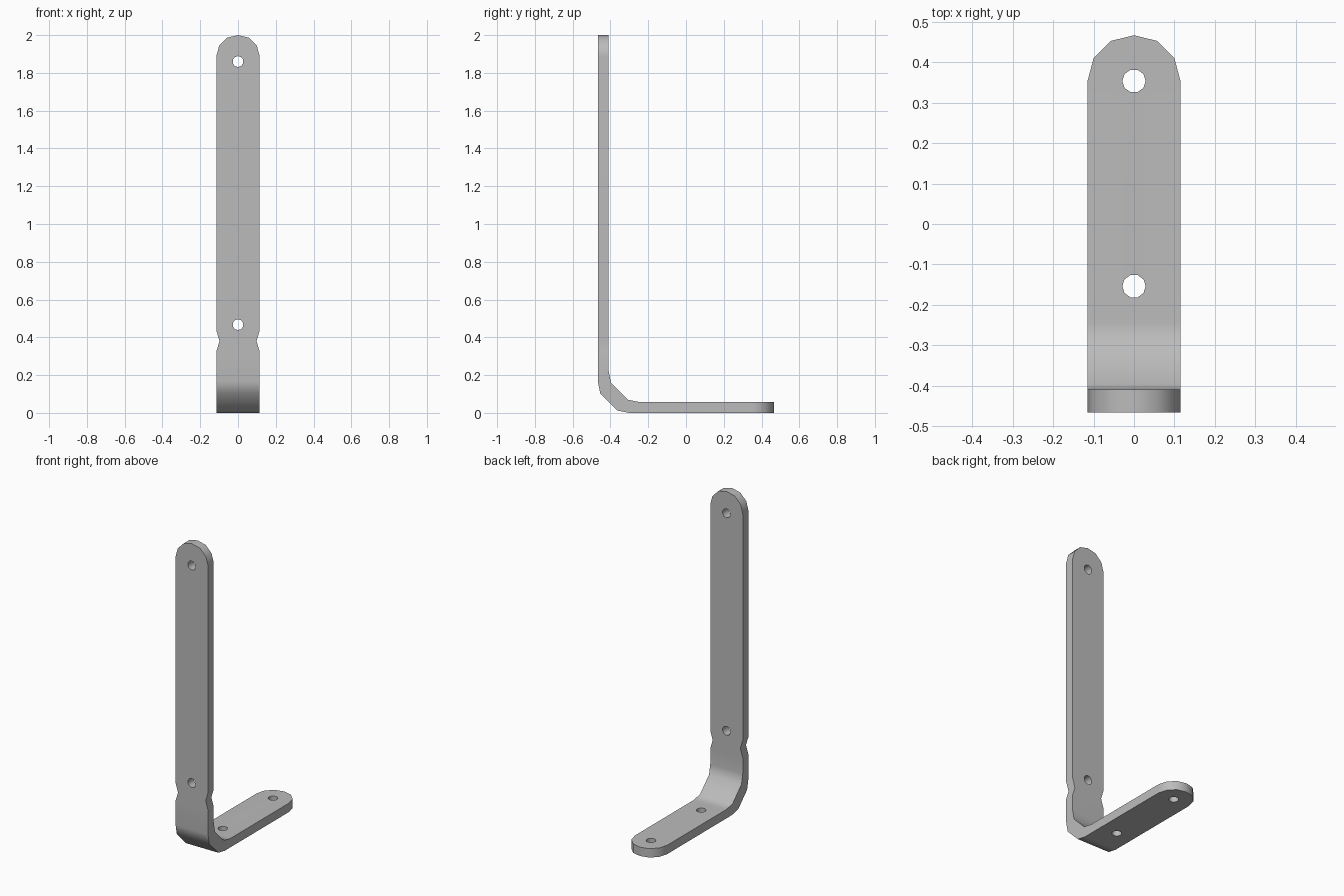
import bpy, bmesh
from math import cos, sin, radians, pi
from mathutils import Matrix, Vector

cube = bpy.data.objects.get("Cube")
if cube:
    bpy.data.objects.remove(cube, do_unlink=True)

HALF_WIDTH = 0.115
FRONT, BACK, THICK = -0.467, -0.41, 0.057
LENGTH, HEIGHT = 0.467, 2.0
RADIUS = 0.167

steel = bpy.data.materials.new("grey steel")
steel.use_nodes = True
colour = (0.5, 0.5, 0.5, 1)
steel.diffuse_color = colour
steel.node_tree.nodes["Principled BSDF"].inputs["Base Color"].default_value = colour


def make_object(name, bm):
    bmesh.ops.recalc_face_normals(bm, faces=bm.faces)
    mesh = bpy.data.meshes.new(name)
    bm.to_mesh(mesh)
    bm.free()
    mesh.materials.append(steel)
    obj = bpy.data.objects.new(name, mesh)
    bpy.context.collection.objects.link(obj)
    return obj


# Stations along the strip: half width, outer (y, z), inner (y, z)
rounded_end = [(0, 0), (0.058, 0.014), (0.1, 0.057), (HALF_WIDTH, 0.113)]
notch = [(HALF_WIDTH, 0.437), (0.098, 0.38), (HALF_WIDTH, 0.324)]
upright = [(w, HEIGHT - d) for w, d in rounded_end] + notch
stations = [(w, (FRONT, z), (BACK, z)) for w, z in upright]
for angle in (0, 22.5, 67.5, 90):
    dy = RADIUS * (1 - cos(radians(angle)))
    dz = RADIUS * (1 - sin(radians(angle)))
    stations.append((HALF_WIDTH, (FRONT + dy, dz), (BACK + dy, THICK + dz)))
for w, d in reversed(rounded_end):
    stations.append((w, (LENGTH - d, 0), (LENGTH - d, THICK)))

# Bent strip lofted through the stations
bm = bmesh.new()
rings = []
for w, outer, inner in stations:
    corners = [(-w, *outer), (w, *outer), (w, *inner), (-w, *inner)]
    rings.append([bm.verts.new(c) for c in corners])
for a, b in zip(rings, rings[1:]):
    for i in range(4):
        j = (i + 1) % 4
        bm.faces.new((a[i], a[j], b[j], b[i]))
bmesh.ops.remove_doubles(bm, verts=bm.verts, dist=0.0001)
bracket = make_object("angle_bracket", bm)

# Screw holes, two in each arm
bm = bmesh.new()
for centre, axis in [((0, FRONT, 1.86), 'X'), ((0, FRONT, 0.467), 'X'),
                     ((0, 0.354, 0), 'Z'), ((0, -0.154, 0), 'Z')]:
    bmesh.ops.create_cone(bm, cap_ends=True, segments=10, radius1=0.029, radius2=0.029, depth=0.3,
                          matrix=Matrix.Translation(Vector(centre)) @ Matrix.Rotation(pi / 2, 4, axis))
cutter = make_object("screw_hole_cutter", bm)
cutter.hide_render = True

boolean = bracket.modifiers.new("screw holes", 'BOOLEAN')
boolean.operation = 'DIFFERENCE'
boolean.solver = 'EXACT'
boolean.object = cutter
bpy.ops.object.select_all(action='DESELECT')
bpy.context.view_layer.objects.active = bracket
bracket.select_set(True)
bpy.ops.object.modifier_apply(modifier=boolean.name)
bpy.data.objects.remove(cutter, do_unlink=True)

# Smooth bend, crisp plate edges
bpy.ops.object.shade_smooth_by_angle(angle=radians(50))
weighted = bracket.modifiers.new("flat plates", 'WEIGHTED_NORMAL')
weighted.keep_sharp = True
